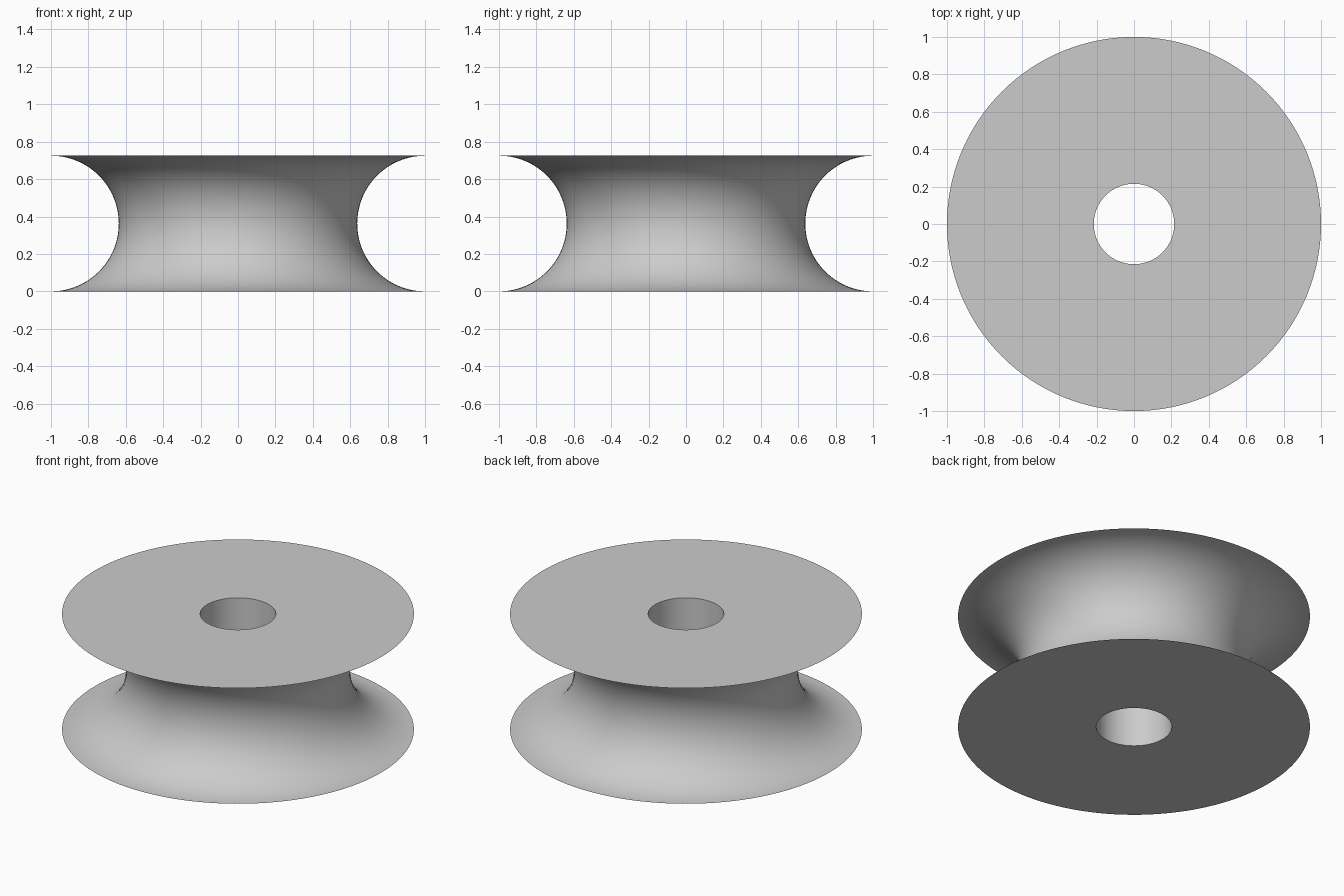
import bpy, bmesh
from math import sin, cos, pi, radians

cube = bpy.data.objects.get("Cube")
if cube:
    bpy.data.objects.remove(cube)

RIM, GROOVE, BORE = 1.0, 0.3625, 0.215
ARC_STEPS, SEGMENTS = 48, 128

# Plain grey material
grey = bpy.data.materials.new("light grey")
grey.use_nodes = True
colour = (0.6, 0.6, 0.6, 1)
grey.diffuse_color = colour
grey.node_tree.nodes["Principled BSDF"].inputs["Base Color"].default_value = colour

# Cross-section: straight bore wall, flat ends, half-round groove
angles = [pi * i / ARC_STEPS for i in range(ARC_STEPS + 1)]
profile = [(RIM - GROOVE * sin(a), GROOVE - GROOVE * cos(a)) for a in angles]
profile += [(BORE, 2 * GROOVE), (BORE, 0)]

# Revolve the closed section about z
bm = bmesh.new()
verts = [bm.verts.new((r, 0, z)) for r, z in profile]
edges = [bm.edges.new((v, verts[i - 1])) for i, v in enumerate(verts)]
bmesh.ops.spin(bm, geom=verts + edges, cent=(0, 0, 0), axis=(0, 0, 1),
               angle=2 * pi, steps=SEGMENTS)
bmesh.ops.remove_doubles(bm, verts=bm.verts, dist=1e-5)
bmesh.ops.recalc_face_normals(bm, faces=bm.faces)

mesh = bpy.data.meshes.new("grooved_wheel")
bm.to_mesh(mesh)
bm.free()
mesh.materials.append(grey)
wheel = bpy.data.objects.new("grooved_wheel", mesh)
bpy.context.collection.objects.link(wheel)

# Smooth groove and bore, crisp rims
bpy.ops.object.select_all(action='DESELECT')
wheel.select_set(True)
bpy.context.view_layer.objects.active = wheel
bpy.ops.object.shade_smooth_by_angle(angle=radians(30))
